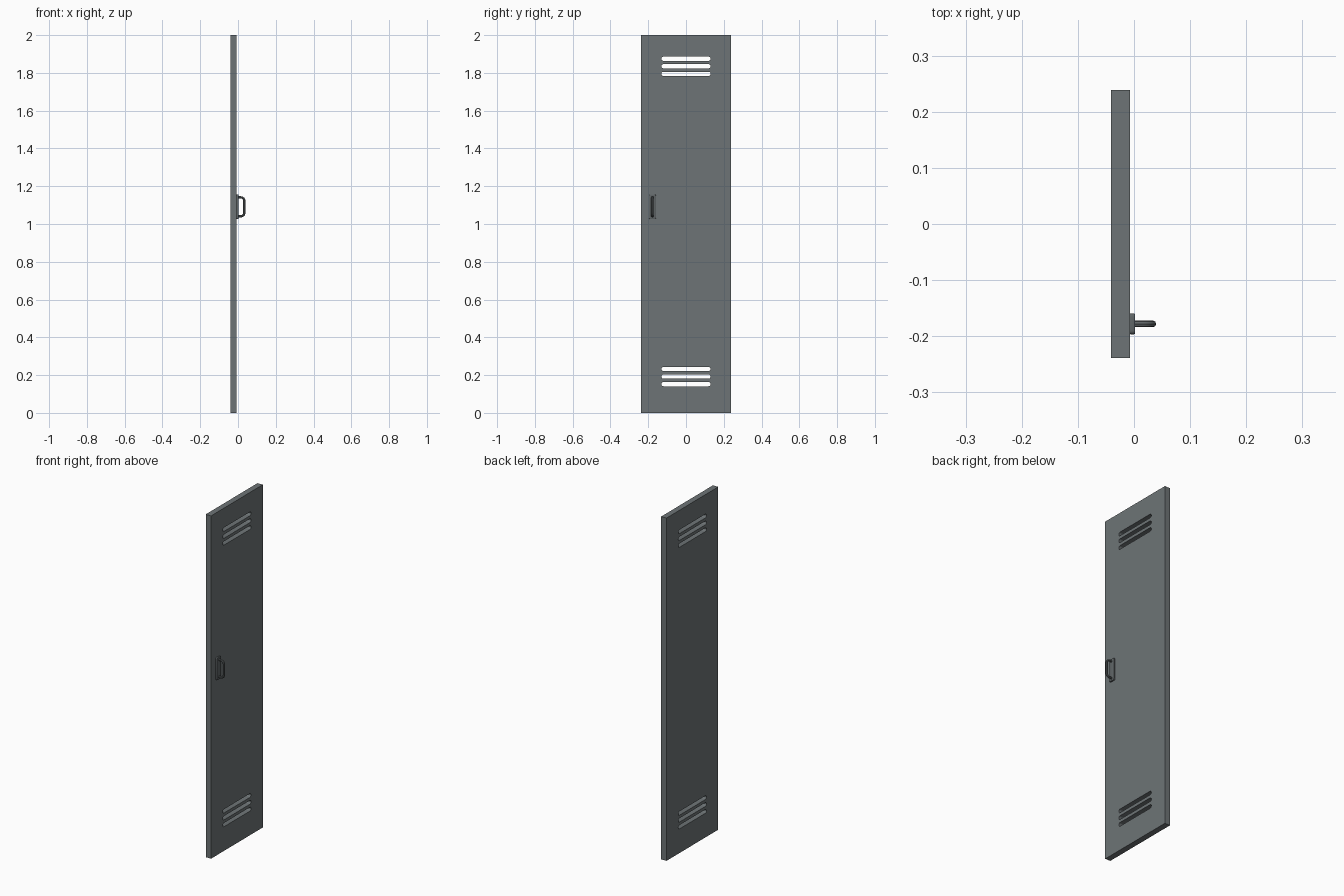
import bpy, math
from mathutils import Matrix

if "Cube" in bpy.data.objects:
    bpy.data.objects.remove(bpy.data.objects["Cube"])

def material(name, rgb):
    m = bpy.data.materials.new(name)
    m.diffuse_color = (*rgb, 1)
    m.use_nodes = True
    m.node_tree.nodes["Principled BSDF"].inputs["Base Color"].default_value = m.diffuse_color
    return m

steel = material("grey_steel", (0.155, 0.175, 0.182))
dark_steel = material("dark_handle_steel", (0.115, 0.13, 0.135))

# local x -> world y, local y -> world z, local z -> world x
SIDE = Matrix(((0, 0, 1, 0), (1, 0, 0, 0), (0, 1, 0, 0), (0, 0, 0, 1)))

def arc(cx, cy, r, a0, n=4):
    return [(cx + r * math.cos(a0 + math.pi / 2 * i / n),
             cy + r * math.sin(a0 + math.pi / 2 * i / n)) for i in range(n + 1)]

def rounded(x0, x1, y0, y1, r):
    h = math.pi / 2
    return (arc(x1 - r, y1 - r, r, 0) + arc(x0 + r, y1 - r, r, h)
            + arc(x0 + r, y0 + r, r, 2 * h) + arc(x1 - r, y0 + r, r, 3 * h))

def finish(obj, mat):
    obj.data.materials.append(mat)
    bpy.ops.object.select_all(action='DESELECT')
    obj.select_set(True)
    bpy.context.view_layer.objects.active = obj
    bpy.ops.object.convert(target='MESH')
    bpy.ops.object.mode_set(mode='EDIT')
    bpy.ops.mesh.select_all(action='SELECT')
    bpy.ops.mesh.remove_doubles(threshold=0.00002)
    bpy.ops.mesh.normals_make_consistent(inside=False)
    bpy.ops.object.mode_set(mode='OBJECT')
    bpy.ops.object.shade_smooth_by_angle(angle=math.radians(35))

def spline(curve, pts, closed):
    s = curve.splines.new('POLY')
    s.points.add(len(pts) - 1)
    for p, c in zip(s.points, pts):
        p.co = (c[0], c[1], 0, 1)
    s.use_cyclic_u = closed

def slab(name, outlines, x0, x1, mat, bevel=0):
    c = bpy.data.curves.new(name, 'CURVE')
    c.dimensions = '2D'
    c.fill_mode = 'BOTH'
    c.extrude = (x1 - x0) / 2 - bevel
    c.bevel_depth = bevel
    c.offset = -bevel
    c.bevel_resolution = 1
    for o in outlines:
        spline(c, o, True)
    obj = bpy.data.objects.new(name, c)
    bpy.context.collection.objects.link(obj)
    obj.matrix_world = Matrix.Translation(((x0 + x1) / 2, 0, 0)) @ SIDE
    finish(obj, mat)

# door panel with two groups of three vent slots
outlines = [[(-0.2385, 0), (0.2385, 0), (0.2385, 2), (-0.2385, 2)]]
for base in (0.152, 1.795):
    for i in range(3):
        z = base + 0.04 * i
        outlines.append(rounded(-0.13, 0.13, z - 0.011, z + 0.011, 0.0105))
slab("locker_door", outlines, -0.041, -0.007, steel)

# handle back plate
HY = -0.178
slab("handle_plate", [rounded(HY - 0.0185, HY + 0.0185, 1.026, 1.156, 0.006)],
     -0.008, 0.002, dark_steel, 0.002)

# bent pull bar, drawn in the x-z plane
r, x_out, z0, z1, rad = 0.018, 0.0335, 1.041, 1.141, 0.006
h = math.pi / 2
path = ([(0, z0)] + arc(x_out - r, z0 + r, r, -h, 6)
        + arc(x_out - r, z1 - r, r, 0, 6) + [(0, z1)])
c = bpy.data.curves.new("pull_bar", 'CURVE')
c.dimensions = '3D'
c.bevel_depth = rad
c.bevel_resolution = 2
c.use_fill_caps = True
spline(c, path, False)
bar = bpy.data.objects.new("pull_bar", c)
bpy.context.collection.objects.link(bar)
bar.matrix_world = Matrix.Translation((0, HY, 0)) @ Matrix.Rotation(h, 4, 'X')
finish(bar, dark_steel)
